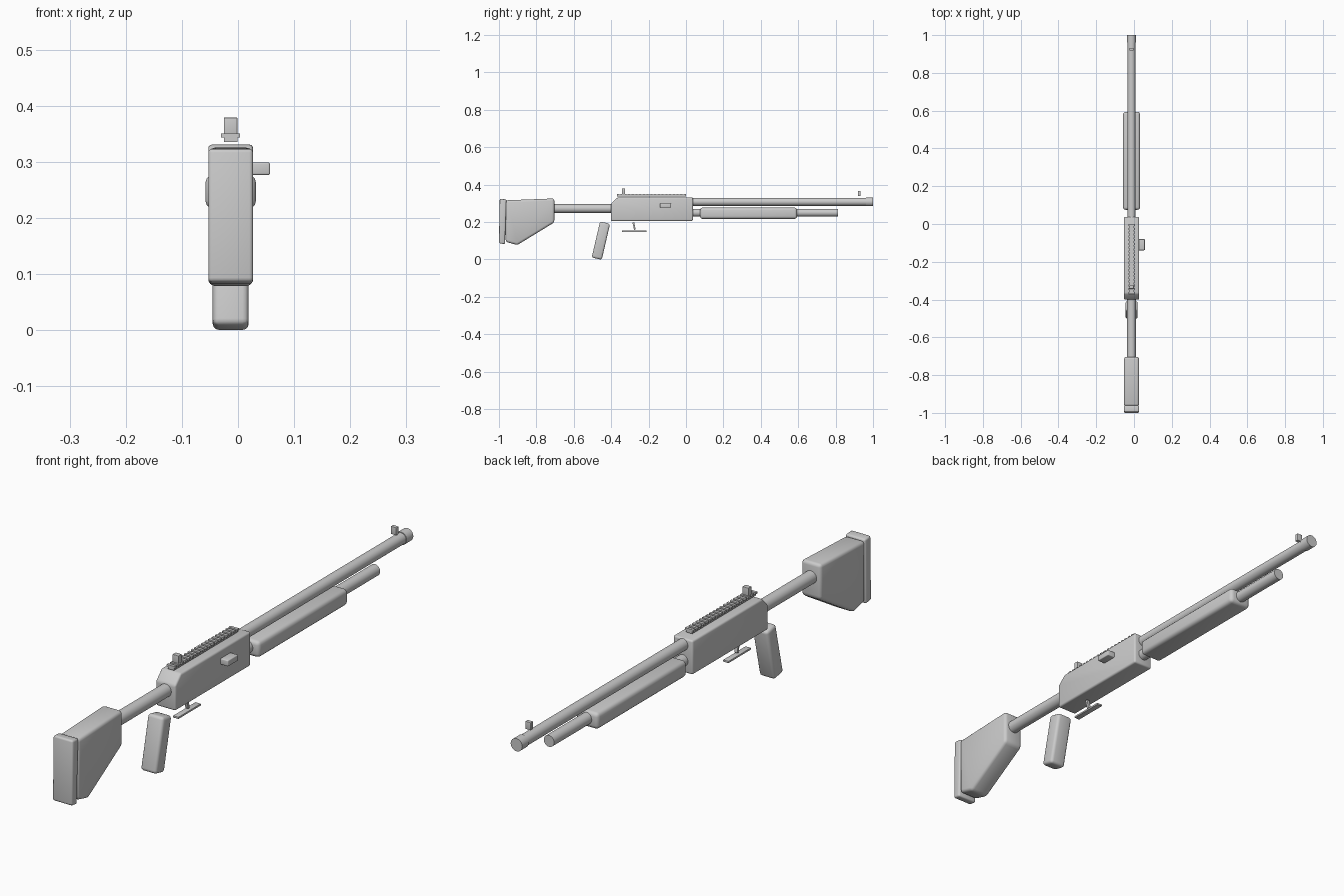
import bpy, bmesh, math
from mathutils import Matrix

if "Cube" in bpy.data.objects:
    bpy.data.objects.remove(bpy.data.objects["Cube"])

CX = -0.013  # centre line of the body


def finish(bm, name, bevel=0.0, segments=3):
    if bevel:
        bmesh.ops.bevel(bm, geom=bm.edges[:], offset=bevel, segments=segments,
                        profile=0.5, affect='EDGES', clamp_overlap=True)
    bmesh.ops.recalc_face_normals(bm, faces=bm.faces[:])
    mesh = bpy.data.meshes.new(name)
    bm.to_mesh(mesh)
    bm.free()
    ob = bpy.data.objects.new(name, mesh)
    bpy.context.collection.objects.link(ob)
    bpy.ops.object.select_all(action='DESELECT')
    ob.select_set(True)
    bpy.context.view_layer.objects.active = ob
    bpy.ops.object.shade_smooth_by_angle(angle=math.radians(35))
    return ob


def slab(name, profile, width, bevel=0.0):
    """Side profile of (y, z) points, extruded across x."""
    bm = bmesh.new()
    face = bm.faces.new([bm.verts.new((CX - width / 2, y, z)) for y, z in profile])
    ext = bmesh.ops.extrude_face_region(bm, geom=[face])
    moved = [v for v in ext['geom'] if isinstance(v, bmesh.types.BMVert)]
    bmesh.ops.translate(bm, verts=moved, vec=(width, 0, 0))
    return finish(bm, name, bevel)


def box(name, x, y, z, bevel=0.0, tilt=0.0):
    """Box from (min, max) ranges, tilted about x."""
    bm = bmesh.new()
    mid = [sum(r) / 2 for r in (x, y, z)]
    size = [r[1] - r[0] for r in (x, y, z)]
    bmesh.ops.create_cube(bm, size=1, matrix=Matrix.Translation(mid)
                          @ Matrix.Rotation(tilt, 4, 'X') @ Matrix.Diagonal((*size, 1)))
    return finish(bm, name, bevel)


def across(width):
    return (CX - width / 2, CX + width / 2)


def tube(name, y0, y1, z, radius, sides=32):
    """Round bar along y with slightly eased rims."""
    bm = bmesh.new()
    m = Matrix.Translation((CX, (y0 + y1) / 2, z)) @ Matrix.Rotation(math.pi / 2, 4, 'X')
    bmesh.ops.create_cone(bm, cap_ends=True, segments=sides, radius1=radius,
                          radius2=radius, depth=y1 - y0, matrix=m)
    return finish(bm, name)


# Receiver with chamfered rear top edge
slab("receiver", [(-0.401, 0.206), (0.037, 0.206), (0.037, 0.331),
                  (-0.368, 0.331), (-0.401, 0.298)], 0.08, 0.007)
box("charging_handle", (0.015, 0.057), (-0.139, -0.08), (0.277, 0.299), 0.003)

# Barrel, muzzle ring and magazine tube
tube("barrel", 0.02, 0.98, 0.308, 0.021)
tube("muzzle_ring", 0.962, 1.0, 0.308, 0.0235)
tube("magazine_tube", 0.02, 0.812, 0.25, 0.021)

# Forend
box("forend", across(0.09), (0.075, 0.594), (0.217, 0.277), 0.014)

# Stock: tube, body, butt pad
tube("stock_tube", -0.72, -0.39, 0.272, 0.0235)
slab("stock_body", [(-0.964, 0.094), (-0.902, 0.077), (-0.704, 0.198),
                    (-0.704, 0.326), (-0.964, 0.316)], 0.08, 0.012)
slab("butt_pad", [(-1.0, 0.087), (-0.968, 0.082), (-0.96, 0.321), (-0.996, 0.324)],
     0.08, 0.007)

# Pistol grip
box("pistol_grip", across(0.064), (-0.4825, -0.4275), (0.002, 0.199), 0.011,
    tilt=-math.radians(13))

# Trigger and guard plate
box("trigger_guard", across(0.022), (-0.342, -0.212), (0.147, 0.154), 0.001)
box("trigger", across(0.012), (-0.282, -0.273), (0.159, 0.198), 0.001,
    tilt=math.radians(12))

# Top rail with cross teeth
box("rail_base", across(0.024), (-0.37, 0.0), (0.336, 0.346))
TEETH = 19
for i in range(TEETH):
    y = -0.37 + i * (0.37 - 0.011) / (TEETH - 1)
    box(f"rail_tooth_{i + 1}", across(0.034), (y, y + 0.011), (0.344, 0.351))

# Sights
box("rear_sight", across(0.024), (-0.343, -0.325), (0.348, 0.379), 0.001)
box("front_sight", across(0.022), (0.919, 0.933), (0.338, 0.366), 0.001)
